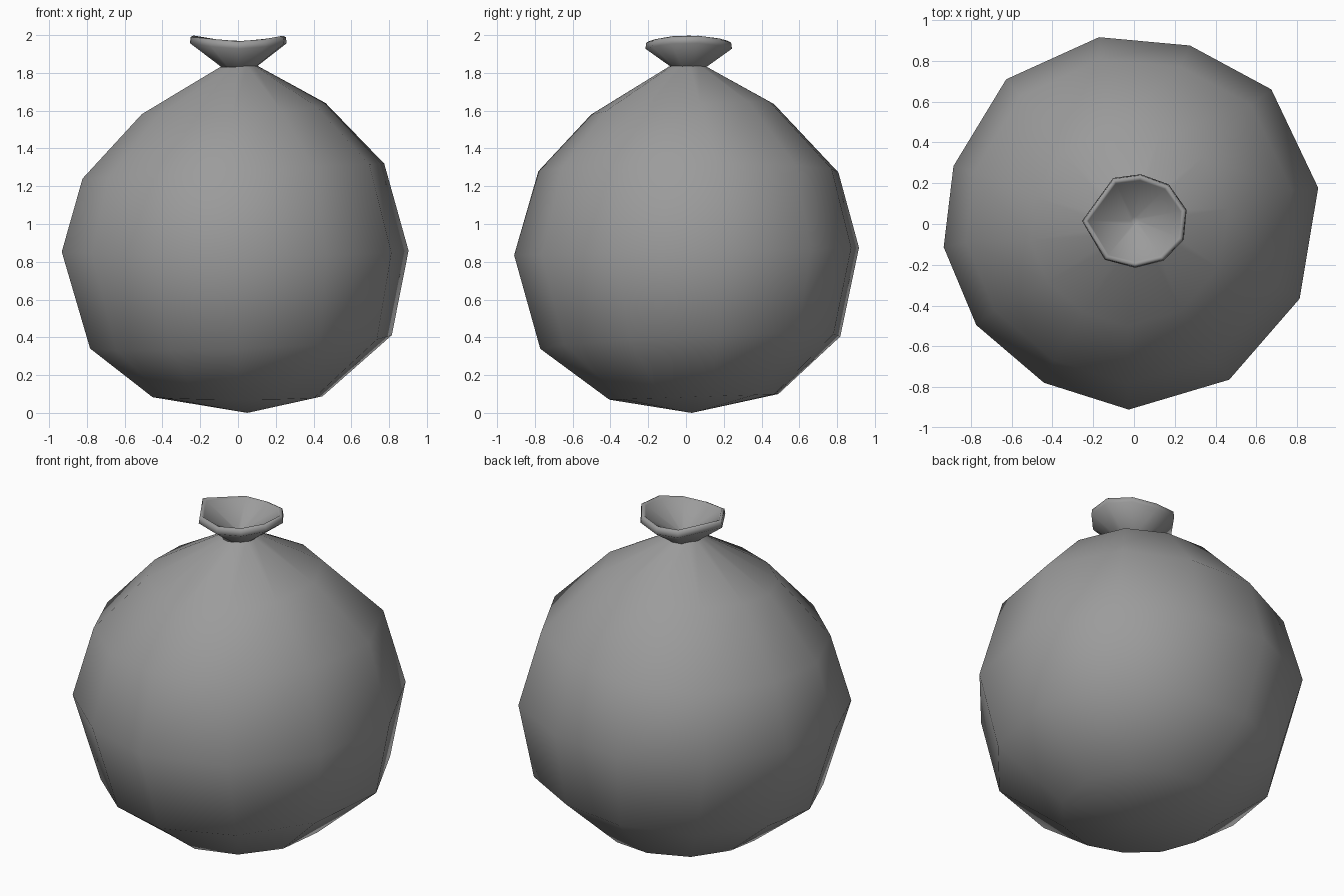
import bpy, bmesh
from math import radians, cos, sin

cube = bpy.data.objects.get("Cube")
if cube:
    bpy.data.objects.remove(cube, do_unlink=True)

grey = bpy.data.materials.new("sack_grey")
grey.use_nodes = True
colour = (0.33, 0.33, 0.33, 1)
grey.diffuse_color = colour
grey.node_tree.nodes["Principled BSDF"].inputs["Base Color"].default_value = colour


def finish(name, bm):
    """Turn a bmesh into a smooth grey object."""
    bmesh.ops.recalc_face_normals(bm, faces=bm.faces[:])
    for face in bm.faces:
        face.smooth = True
    mesh = bpy.data.meshes.new(name)
    bm.to_mesh(mesh)
    bm.free()
    mesh.materials.append(grey)
    obj = bpy.data.objects.new(name, mesh)
    bpy.context.collection.objects.link(obj)
    return obj


def bridge(bm, lower, upper):
    """Join two rings of equal length with quads."""
    n = len(lower)
    for i in range(n):
        j = (i + 1) % n
        bm.faces.new((lower[i], lower[j], upper[j], upper[i]))


def fan(bm, ring, tip):
    """Close a ring with triangles to a single point."""
    point = bm.verts.new(tip)
    for a, b in zip(ring, ring[1:] + ring[:1]):
        bm.faces.new((a, b, point))


def loft(bm, rings):
    loops = [[bm.verts.new(p) for p in ring] for ring in rings]
    for lower, upper in zip(loops, loops[1:]):
        bridge(bm, lower, upper)
    return loops


# Sack: slightly irregular stacked rings, each leaning a little
sack_angles = [radians(a) for a in (11, 44, 72, 100, 131, 162, 187, 213, 241, 269, 302, 336)]
bulge = (0.93, 0.95, 0.92, 0.93, 0.94, 0.92, 0.93, 0.91, 0.89, 0.91, 0.9, 0.9)


def sack_ring(cx, cy, scale, z, lean_x, lean_y):
    return [(cx + scale * r * cos(a), cy + scale * r * sin(a),
             z + lean_x * cos(a) + lean_y * sin(a))
            for a, r in zip(sack_angles, bulge)]


bm = bmesh.new()
loops = loft(bm, [
    sack_ring(0, 0.04, 0.49, 0.085, 0, 0.015),
    sack_ring(0.02, 0.02, 0.87, 0.375, 0.03, 0.035),
    sack_ring(-0.01, 0, 1, 0.855, 0, 0.02),
    sack_ring(-0.02, 0.01, 0.87, 1.28, 0.04, 0),
    sack_ring(-0.02, -0.02, 0.53, 1.61, 0.025, 0.03),
    sack_ring(0, 0, 0.1, 1.838, 0.005, 0.005),
])
fan(bm, loops[0], (0.05, 0.03, 0))
finish("sack_body", bm)

# Gathered collar: flares from the neck, curls over the rim, funnels inside
collar_angles = [radians(a) for a in (12, 47, 83, 117, 180, 232, 270, 306, 339)]


def collar_ring(r, z, wave):
    return [((r + wave * cos(2 * a)) * cos(a) + 0.005,
             (r + wave * cos(2 * a)) * sin(a) + 0.015,
             z + wave * cos(2 * a)) for a in collar_angles]


bm = bmesh.new()
loops = loft(bm, [
    collar_ring(0.085, 1.825, 0),
    collar_ring(0.245, 1.943, 0.015),
    collar_ring(0.24, 1.975, 0.015),
    collar_ring(0.225, 1.983, 0.015),
    collar_ring(0.215, 1.968, 0.015),
    collar_ring(0.02, 1.86, 0),
])
fan(bm, loops[-1], (0, 0.015, 1.855))
finish("sack_collar", bm)
